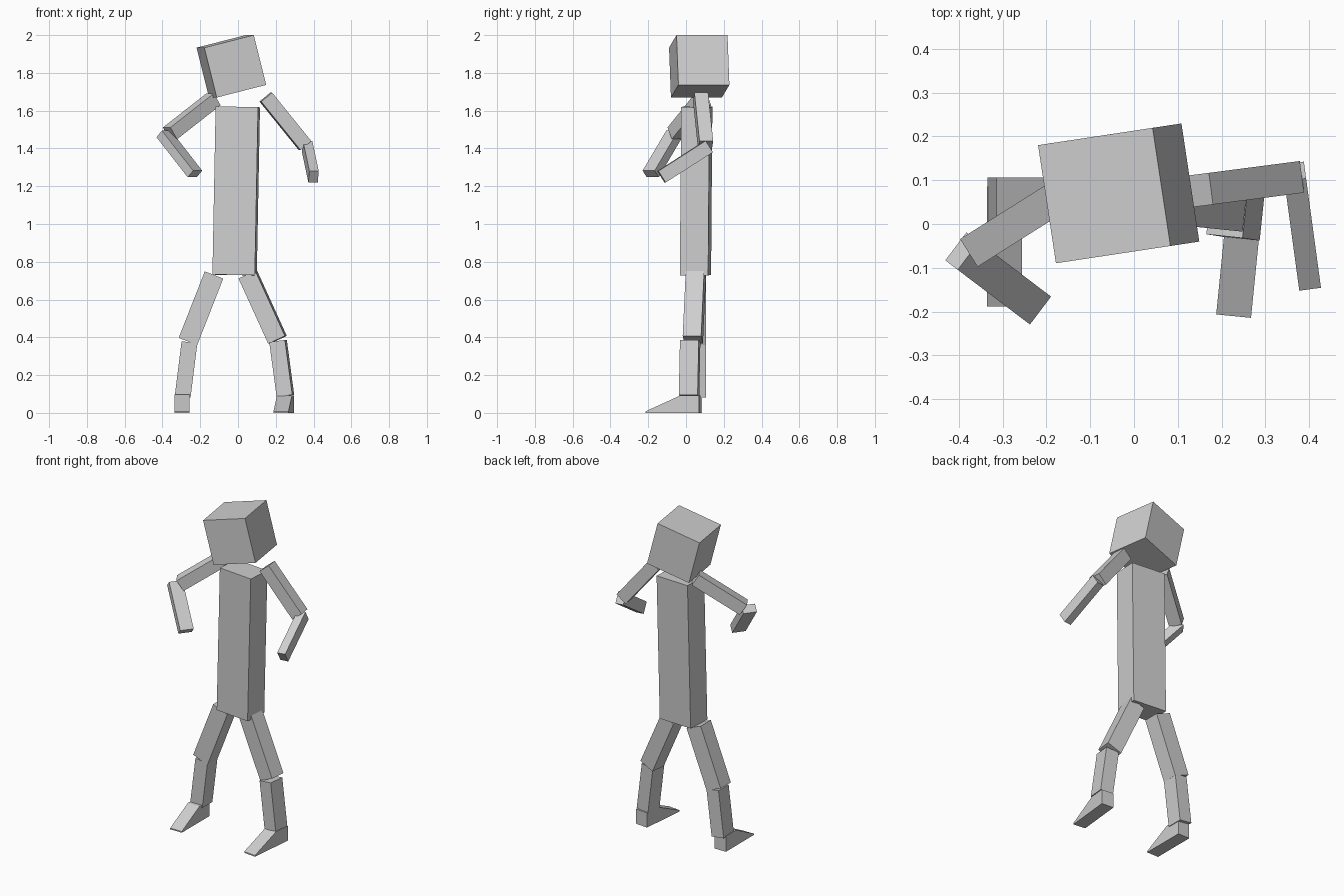
import bpy
import bmesh
from math import sin, cos, radians
from mathutils import Matrix, Vector

if "Cube" in bpy.data.objects:
    bpy.data.objects.remove(bpy.data.objects["Cube"], do_unlink=True)

grey = bpy.data.materials.new("light_grey")
grey.use_nodes = True
grey.diffuse_color = (0.62, 0.62, 0.62, 1)
grey.node_tree.nodes["Principled BSDF"].inputs["Base Color"].default_value = grey.diffuse_color


def finish(name, bm):
    bmesh.ops.recalc_face_normals(bm, faces=bm.faces)
    mesh = bpy.data.meshes.new(name)
    bm.to_mesh(mesh)
    bm.free()
    mesh.materials.append(grey)
    obj = bpy.data.objects.new(name, mesh)
    bpy.context.collection.objects.link(obj)
    return obj


def block(name, start, end, width, depth, yaw=None):
    """Box from start to end; its width runs along the yaw heading,
    or level and square to the limb when no yaw is given."""
    a, b = Vector(start), Vector(end)
    axis = (b - a).normalized()
    if yaw is None:
        side = axis.cross(Vector((0, 0, 1)))
    else:
        side = Vector((cos(radians(yaw)), sin(radians(yaw)), 0))
    side = (side - axis * side.dot(axis)).normalized()
    turn = Matrix((side, axis.cross(side), axis)).transposed().to_4x4()
    size = Matrix.Diagonal((width, depth, (b - a).length, 1))
    bm = bmesh.new()
    bmesh.ops.create_cube(bm, size=1, matrix=Matrix.Translation((a + b) / 2) @ turn @ size)
    return finish(name, bm)


def foot(name, heel, width, length, height, yaw):
    """Wedge foot: side profile extruded across the width."""
    profile = [(0, 0), (-length, 0), (-length, 0.008), (-0.1, height), (0, height)]
    bm = bmesh.new()
    face = bm.faces.new([bm.verts.new((-width / 2, y, z)) for y, z in profile])
    new = bmesh.ops.extrude_face_region(bm, geom=[face])["geom"]
    bmesh.ops.translate(bm, vec=(width, 0, 0),
                        verts=[v for v in new if isinstance(v, bmesh.types.BMVert)])
    place = Matrix.Translation(heel) @ Matrix.Rotation(radians(yaw), 4, "Z")
    bmesh.ops.transform(bm, matrix=place, verts=bm.verts)
    return finish(name, bm)


# Head and torso
block("head", (-0.002, 0.075, 1.703), (-0.068, 0.065, 1.967), 0.273, 0.273, 8.6)
head = bpy.data.objects["head"]
block("torso", (-0.018, 0.05, 0.73), (-0.001, 0.057, 1.62), 0.225, 0.15, -4)

# Arms
block("left_upper_arm", (0.147, 0.077, 1.672), (0.355, 0.104, 1.415), 0.073, 0.075)
block("left_forearm", (0.366, 0.12, 1.41), (0.4, -0.13, 1.25), 0.05, 0.072)
block("right_upper_arm", (-0.13, 0.09, 1.66), (-0.36, -0.055, 1.48), 0.075, 0.075)
block("right_forearm", (-0.393, -0.062, 1.477), (-0.228, -0.187, 1.265), 0.08, 0.05)

# Legs
block("left_thigh", (0.052, 0.052, 0.732), (0.209, 0.036, 0.387), 0.098, 0.098, -6)
block("left_shin", (0.212, 0.022, 0.38), (0.251, 0.016, 0.09), 0.084, 0.1, -6)
block("right_thigh", (-0.127, 0.056, 0.73), (-0.265, 0.056, 0.378), 0.105, 0.1, 0)
block("right_shin", (-0.257, 0.056, 0.374), (-0.293, 0.056, 0.086), 0.084, 0.1, 0)

# Feet
foot("left_foot", (0.256, 0.073, 0), 0.08, 0.285, 0.092, -5.7)
foot("right_foot", (-0.296, 0.086, 0), 0.08, 0.275, 0.098, 0)
